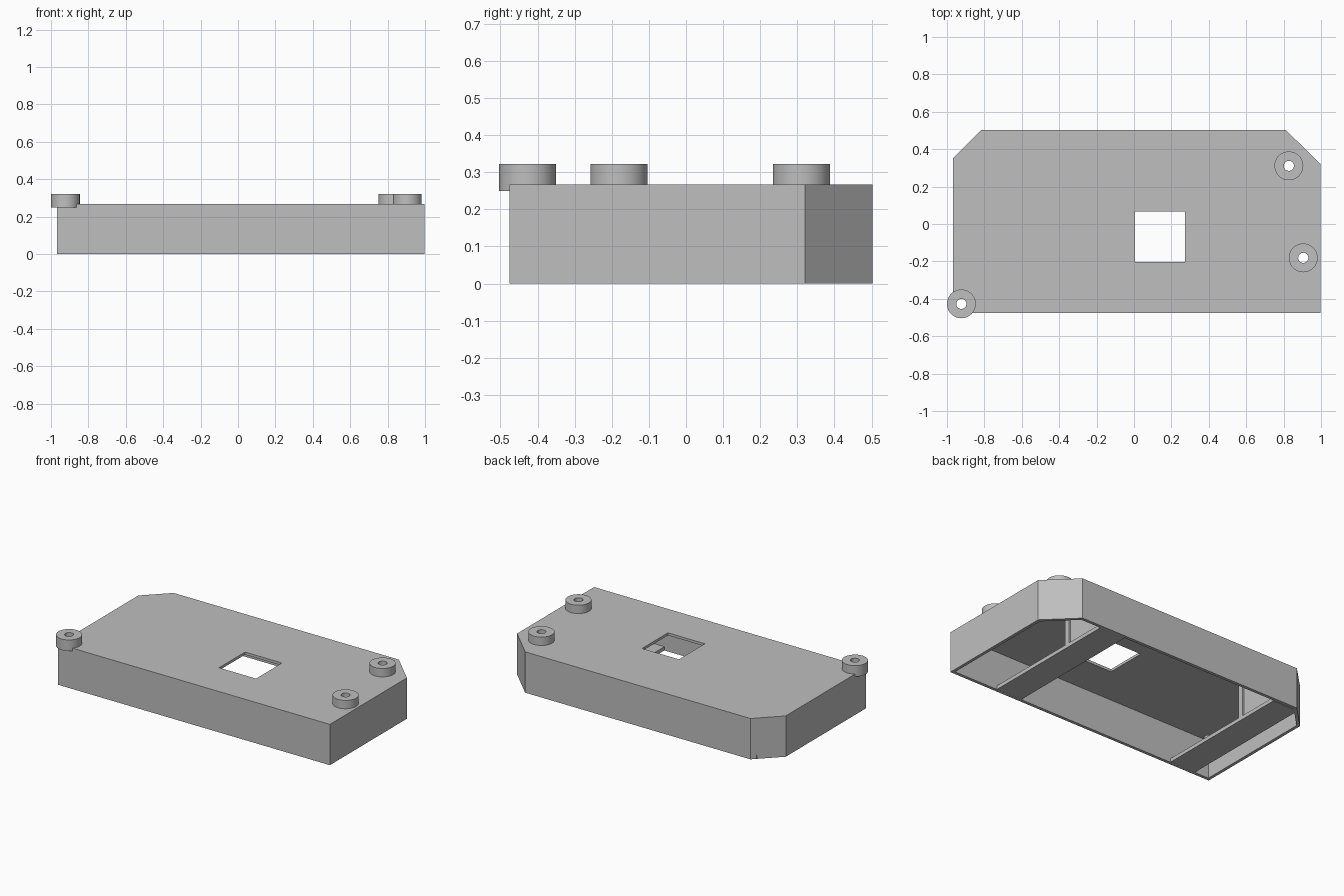
import bpy, bmesh, math

if "Cube" in bpy.data.objects:
    bpy.data.objects.remove(bpy.data.objects["Cube"])

grey = bpy.data.materials.new("plain grey")
grey.diffuse_color = (0.52, 0.52, 0.52, 1)
grey.use_nodes = True
grey.node_tree.nodes["Principled BSDF"].inputs["Base Color"].default_value = grey.diffuse_color


def prism(name, outline, z0, z1):
    """Extrude a counter-clockwise outline from z0 to z1."""
    bm = bmesh.new()
    low = [bm.verts.new((x, y, z0)) for x, y in outline]
    high = [bm.verts.new((x, y, z1)) for x, y in outline]
    n = len(outline)
    bm.faces.new(low[::-1])
    bm.faces.new(high)
    for i in range(n):
        j = (i + 1) % n
        bm.faces.new((low[i], low[j], high[j], high[i]))
    me = bpy.data.meshes.new(name)
    bm.to_mesh(me)
    bm.free()
    me.materials.append(grey)
    ob = bpy.data.objects.new(name, me)
    bpy.context.collection.objects.link(ob)
    return ob


def rect(x0, x1, y0, y1):
    return [(x0, y0), (x1, y0), (x1, y1), (x0, y1)]


def circle(cx, cy, r, n=48):
    return [(cx + r * math.cos(2 * math.pi * i / n),
             cy + r * math.sin(2 * math.pi * i / n)) for i in range(n)]


def cut(ob, cutter):
    mod = ob.modifiers.new("cut", 'BOOLEAN')
    mod.operation = 'DIFFERENCE'
    mod.solver = 'EXACT'
    mod.object = cutter
    cutter.hide_render = True
    cutter.hide_viewport = True


# Open-bottomed housing with two chamfered back corners
T, TOP, CEIL = 0.02, 0.267, 0.25
X0, X1, Y0, Y1 = -0.968, 0.998, -0.476, 0.502
housing = prism("housing", [(X0, Y0), (X1, Y0), (X1, 0.32), (0.812, Y1),
                            (-0.818, Y1), (X0, 0.352)], 0, TOP)
cut(housing, prism("cavity_cutter", [
    (X0 + T, Y0 + T), (X1 - T, Y0 + T), (X1 - T, 0.312), (0.804, Y1 - T),
    (-0.81, Y1 - T), (X0 + T, 0.344)], -0.1, CEIL))

# Square window through the top
cut(housing, prism("window_cutter", rect(0.005, 0.272, -0.202, 0.066), 0.2, 0.4))

# Ring-shaped standoffs with through holes
for i, (x, y) in enumerate([(-0.923, -0.427), (0.905, -0.181), (0.828, 0.311)]):
    ring = prism(f"standoff_{i}", circle(x, y, 0.077), CEIL, 0.322)
    hole = prism(f"hole_cutter_{i}", circle(x, y, 0.027), 0.2, 0.4)
    cut(ring, hole)
    cut(housing, hole)
    bpy.context.view_layer.objects.active = ring
    ring.select_set(True)
    bpy.ops.object.shade_smooth_by_angle(angle=math.radians(30))
    ring.select_set(False)

# Straps across the open bottom, each with an upright web towards the back
for side, xr in (("right", 0.66), ("left", -0.66)):
    xl = xr - 0.185
    back = Y1 - 0.01 if side == "right" else Y1 - 0.025
    prism(f"{side}_strap", rect(xl, xr, Y0 + 0.01, back), 0.0005, 0.025)
    prism(f"{side}_web", rect(xr - 0.035, xr - 0.015, 0.16, Y1 - 0.01), 0.02, CEIL + 0.005)
    prism(f"{side}_web_post", rect(xr - 0.035, xr, 0.16, 0.195), 0.02, CEIL + 0.005)
